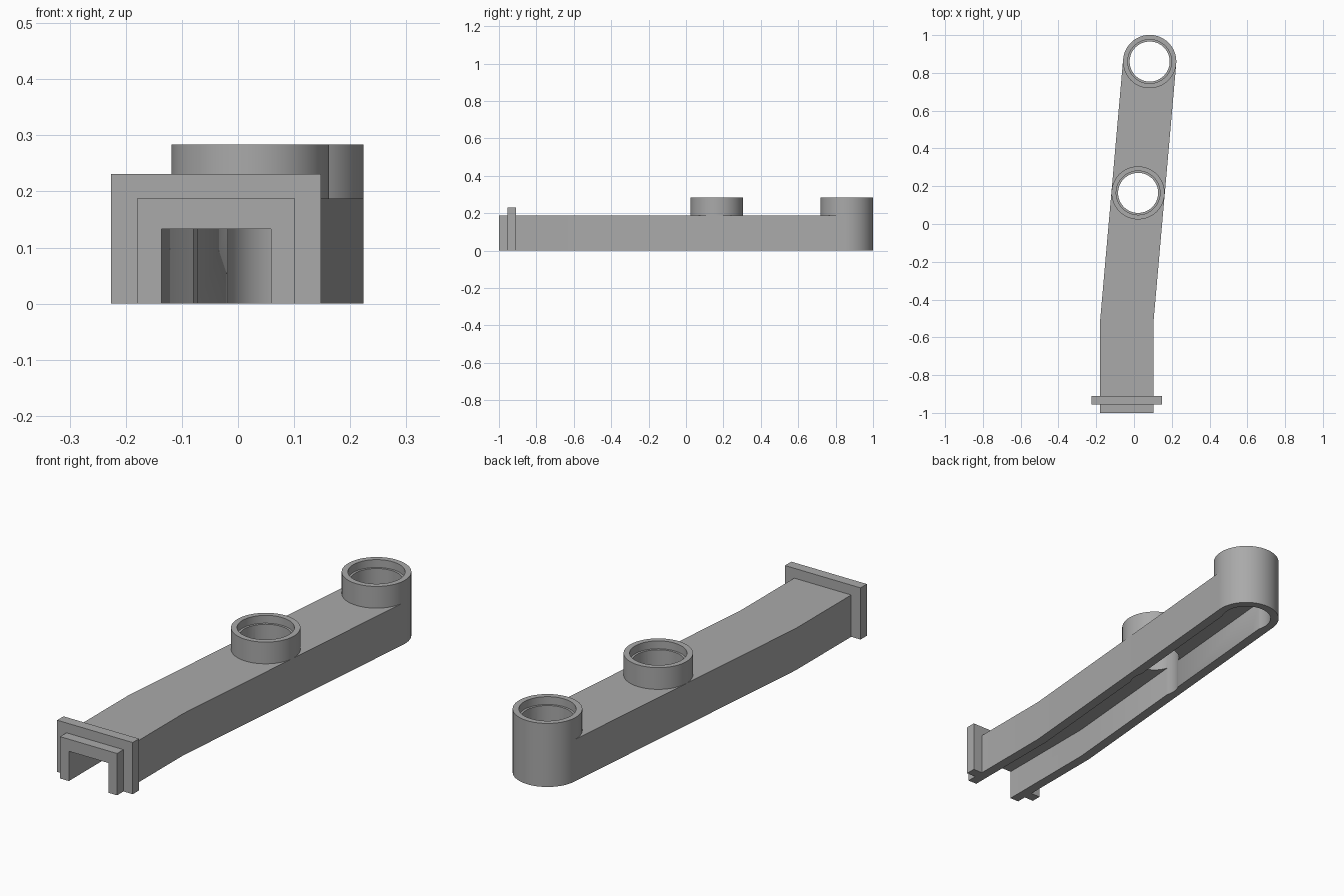
import bpy, bmesh, math
from mathutils import Vector

cube = bpy.data.objects.get("Cube")
if cube:
    bpy.data.objects.remove(cube, do_unlink=True)

grey = bpy.data.materials.new("plain grey")
grey.use_nodes = True
colour = (0.4, 0.4, 0.4, 1)
grey.diffuse_color = colour
grey.node_tree.nodes["Principled BSDF"].inputs["Base Color"].default_value = colour

# Centre line of the arm: straight foot, then a slight bend towards the end hub
foot = Vector((-0.039, -1.0))
bend = Vector((-0.039, -0.525))
hub = Vector((0.083, 0.86))
along = (hub - bend).normalized()
mid = hub - along * 0.698
ARM_R, ARM_TOP, BOSS_TOP = 0.141, 0.187, 0.284
SLOT_R, SLOT_TOP = 0.0975, 0.133


def prism(name, outline, z0, z1):
    """Extrude a flat outline straight up."""
    bm = bmesh.new()
    face = bm.faces.new([bm.verts.new((p[0], p[1], z0)) for p in outline])
    top = bmesh.ops.extrude_face_region(bm, geom=[face])["geom"]
    bmesh.ops.translate(bm, vec=(0, 0, z1 - z0),
                        verts=[v for v in top if isinstance(v, bmesh.types.BMVert)])
    bmesh.ops.recalc_face_normals(bm, faces=bm.faces)
    mesh = bpy.data.meshes.new(name)
    bm.to_mesh(mesh)
    bm.free()
    mesh.materials.append(grey)
    obj = bpy.data.objects.new(name, mesh)
    bpy.context.collection.objects.link(obj)
    return obj


def circle(centre, r, n=96):
    start = math.atan2(along.y, along.x)
    return [(centre.x + r * math.cos(start + math.tau * i / n),
             centre.y + r * math.sin(start + math.tau * i / n)) for i in range(n)]


def strip(half, start):
    """Bent band of constant width from the foot to the hub centre."""
    side = Vector((along.y, -along.x))
    mitre = (Vector((1, 0)) + side).normalized()
    mitre /= mitre.x
    steps = [(start, Vector((1, 0))), (bend, mitre), (hub, side)]
    return ([p + d * half for p, d in steps]
            + [p - d * half for p, d in reversed(steps)])


def combine(target, tool, operation):
    mod = target.modifiers.new(operation.lower(), "BOOLEAN")
    mod.operation, mod.solver, mod.object = operation, "EXACT", tool
    bpy.context.view_layer.objects.active = target
    bpy.ops.object.modifier_apply(modifier=mod.name)
    bpy.data.objects.remove(tool, do_unlink=True)


# Solid arm, end hub, middle boss and flange
arm = prism("channel_arm", strip(ARM_R, foot), 0, ARM_TOP)
x0, x1 = foot.x - 0.187, foot.x + 0.187
y0, y1 = -0.955, -0.91
solids = [
    prism("end_hub", circle(hub, ARM_R), 0, BOSS_TOP),
    prism("middle_boss", circle(mid, ARM_R - 0.0005), ARM_TOP - 0.03, BOSS_TOP),
    prism("foot_flange", [(x0, y0), (x1, y0), (x1, y1), (x0, y1)], 0, 0.231),
]
for solid in solids:
    combine(arm, solid, "UNION")

# Open underside, through holes and stepped sockets
cutters = [prism("slot_cutter", strip(SLOT_R, foot - Vector((0, 0.1))), -0.1, SLOT_TOP)]
for centre in (mid, hub):
    cutters.append(prism("hole_cutter", circle(centre, 0.106), -0.2, 0.4))
    cutters.append(prism("socket_cutter", circle(centre, 0.116), BOSS_TOP - 0.035, 0.4))
for cutter in cutters:
    combine(arm, cutter, "DIFFERENCE")

bpy.ops.object.select_all(action="DESELECT")
arm.select_set(True)
bpy.context.view_layer.objects.active = arm
bpy.ops.object.shade_smooth_by_angle(angle=math.radians(30))
